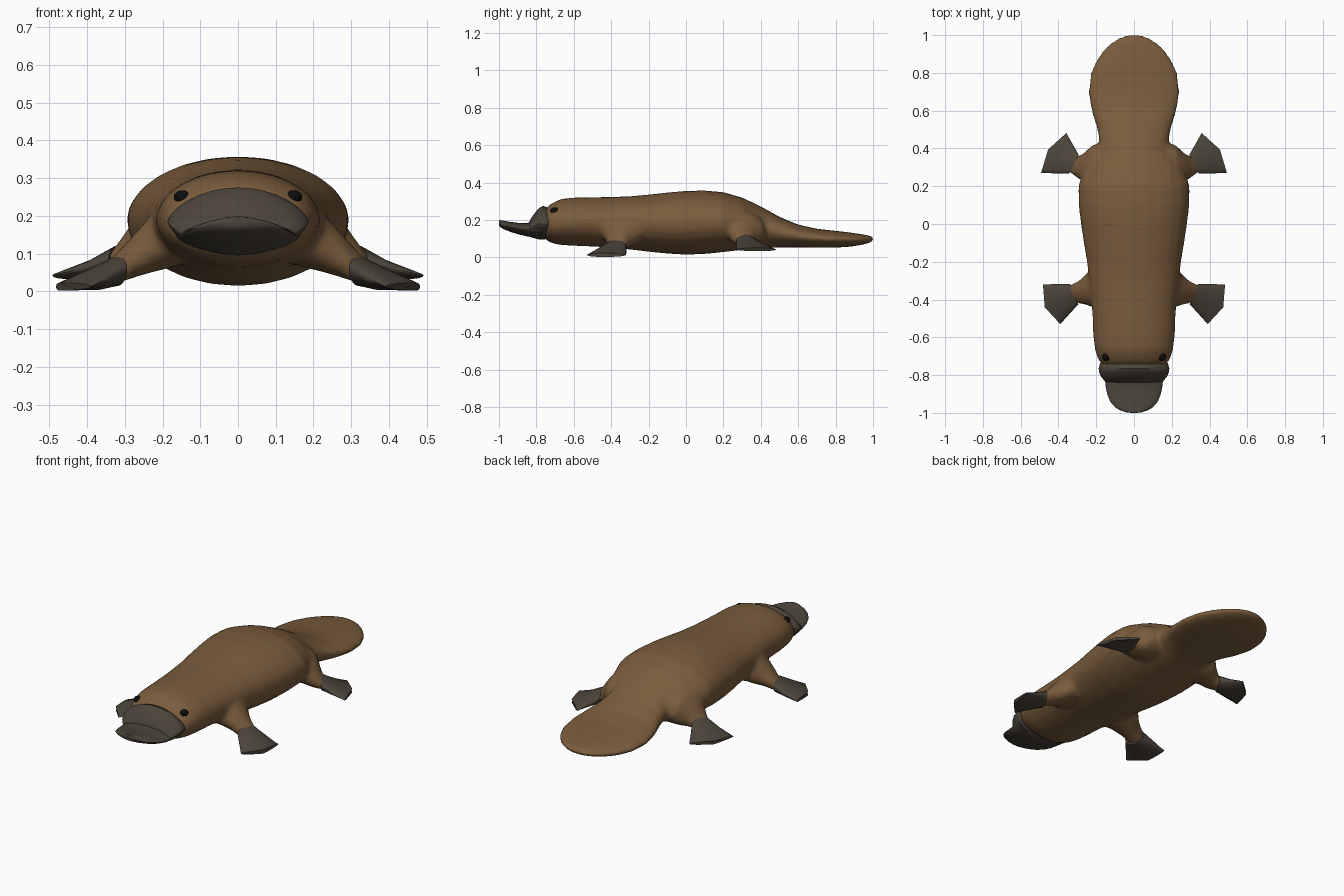
import bpy, bmesh, math
from mathutils import Vector


def material(name, color):
    m = bpy.data.materials.new(name)
    m.diffuse_color = (*color, 1)
    return m


FUR = material("fur", (0.195, 0.108, 0.046))
SKIN = material("skin", (0.07, 0.058, 0.043))
BLACK = material("black", (0.004, 0.004, 0.004))


def loft(bm, sections, n=24, power=1.0, sx=1):
    """Skin rings spanning edge a to edge b: (a, b, z, up, down[, bow])."""
    rings = []
    for a, b, z, up, down, *bow in sections:
        a, b = Vector((a[0] * sx, a[1], z)), Vector((b[0] * sx, b[1], z))
        mid, half = (a + b) / 2, (b - a) / 2
        perp = Vector((half.y, -half.x, 0)).normalized()
        if perp.x * mid.x < 0:
            perp = -perp
        ring = []
        for i in range(n):
            t = 2 * math.pi * i / n
            u, s = math.cos(t), math.sin(t)
            p = mid + half * u
            p.z += math.copysign(abs(s) ** power, s) * (up if s > 0 else down)
            if bow:
                p += perp * bow[0] * (1 - abs(u))
            ring.append(bm.verts.new(p))
        rings.append(ring)
    faces = []
    for r, q in zip(rings, rings[1:]):
        for i in range(n):
            j = (i + 1) % n
            faces.append(bm.faces.new((r[i], r[j], q[j], q[i])))
    faces += [bm.faces.new(rings[0]), bm.faces.new(rings[-1])]
    bmesh.ops.recalc_face_normals(bm, faces=faces)


def finish(name, bm, mat, angle=40):
    me = bpy.data.meshes.new(name)
    bm.to_mesh(me)
    bm.free()
    me.materials.append(mat)
    ob = bpy.data.objects.new(name, me)
    bpy.context.collection.objects.link(ob)
    bpy.ops.object.select_all(action='DESELECT')
    ob.select_set(True)
    bpy.context.view_layer.objects.active = ob
    bpy.ops.object.shade_smooth_by_angle(angle=math.radians(angle))
    return ob


def cross(y, w, bottom, top):
    z = (bottom + top) / 2
    return ((-w, y), (w, y), z, top - z, z - bottom)


# Body, head and tail: y, half width, bottom, top
trunk = [
    (-.775, .10, .13, .22), (-.75, .165, .095, .26), (-.72, .19, .076, .288),
    (-.67, .207, .066, .312), (-.60, .216, .062, .32), (-.50, .22, .058, .322),
    (-.40, .228, .052, .323), (-.30, .24, .042, .327), (-.20, .25, .03, .336),
    (-.10, .267, .02, .347), (0, .282, .014, .356), (.10, .294, .018, .358),
    (.20, .296, .028, .349), (.30, .262, .04, .32), (.36, .215, .046, .292),
    (.42, .182, .05, .262), (.50, .195, .053, .217), (.60, .228, .053, .175),
    (.70, .245, .052, .153), (.80, .231, .052, .142), (.88, .196, .057, .133),
    (.94, .147, .067, .124), (.98, .095, .077, .117), (1.005, .03, .09, .107)]
# Legs, flared where they run into the body
front_leg = [
    ((.15, -.47), (.15, -.20), .15, .09, .08),
    ((.22, -.44), (.235, -.245), .12, .085, .07),
    ((.27, -.425), (.285, -.295), .09, .06, .055),
    ((.305, -.42), (.345, -.325), .06, .034, .042),
    ((.32, -.42), (.36, -.335), .052, .026, .032)]
hind_leg = [
    ((.15, .20), (.15, .43), .15, .10, .09),
    ((.24, .22), (.22, .42), .14, .09, .08),
    ((.29, .235), (.265, .375), .115, .07, .06),
    ((.34, .272), (.297, .36), .085, .034, .038),
    ((.355, .28), (.31, .365), .078, .025, .028)]
bm = bmesh.new()
loft(bm, [cross(*s) for s in trunk])
for sx in (1, -1):
    loft(bm, front_leg, sx=sx)
    loft(bm, hind_leg, sx=sx)
body = finish("body", bm, FUR)
rm = body.modifiers.new("fuse", 'REMESH')
rm.mode = 'VOXEL'
rm.voxel_size = 0.012
rm.use_smooth_shade = True
sm = body.modifiers.new("blend", 'SMOOTH')
sm.factor = 0.5
sm.iterations = 10

# Webbed feet
feet = {
    "front_foot": [
        ((.295, -.425), (.338, -.318), .06, .036, .045),
        ((.338, -.472), (.40, -.318), .037, .032, .033),
        ((.39, -.53), (.482, -.32), .013, .010, .011, .04)],
    "hind_foot": [
        ((.343, .268), (.293, .367), .085, .037, .042),
        ((.41, .268), (.325, .422), .062, .026, .027),
        ((.492, .27), (.358, .482), .042, .009, .009, .035)]}
for name, sections in feet.items():
    for side, sx in (("right", 1), ("left", -1)):
        bm = bmesh.new()
        loft(bm, sections, 20, 1.0, sx)
        finish(f"{name}_{side}", bm, SKIN, 50)

# Bill shield against the face
bm = bmesh.new()
loft(bm, [cross(*s) for s in [
    (-.728, .165, .11, .25), (-.738, .18, .10, .266), (-.765, .187, .095, .275),
    (-.785, .185, .096, .265), (-.81, .173, .102, .235),
    (-.83, .156, .108, .207), (-.838, .14, .115, .19)]], 32, 1.35)
finish("bill_shield", bm, SKIN)

# Bill
bm = bmesh.new()
loft(bm, [cross(*s) for s in [
    (-.77, .165, .10, .20), (-.83, .153, .108, .188), (-.86, .15, .115, .183),
    (-.90, .142, .124, .185), (-.94, .126, .137, .19), (-.97, .10, .149, .195),
    (-.987, .073, .158, .198), (-.997, .04, .166, .199),
    (-1.0, .015, .172, .197)]], 32, 1.2)
finish("bill", bm, SKIN)

# Eyes
for side, sx in (("right", 1), ("left", -1)):
    bm = bmesh.new()
    bmesh.ops.create_uvsphere(bm, u_segments=16, v_segments=10, radius=.022)
    ob = finish(f"eye_{side}", bm, BLACK, 60)
    ob.location = (.148 * sx, -.703, .25)
    ob.scale = (1, 1.05, .8)
